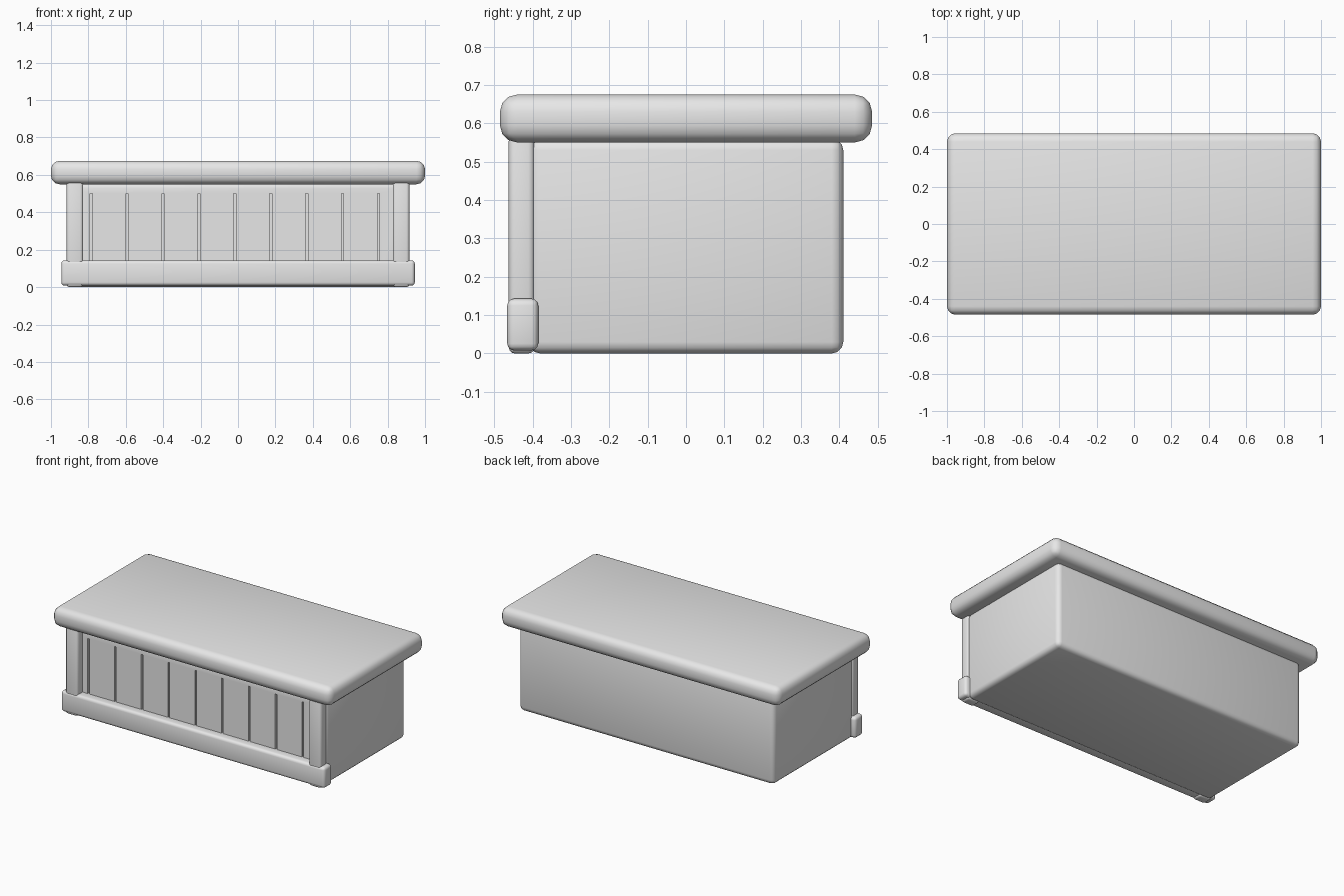
import bpy
import bmesh
import math
from mathutils import Matrix, Vector

cube = bpy.data.objects.get("Cube")
if cube:
    bpy.data.objects.remove(cube, do_unlink=True)

GREY = (0.8, 0.8, 0.8, 1.0)
grey = bpy.data.materials.new("plain grey")
grey.use_nodes = True
grey.diffuse_color = GREY
grey.node_tree.nodes["Principled BSDF"].inputs["Base Color"].default_value = GREY


def add_box(bm, low, high):
    low, high = Vector(low), Vector(high)
    matrix = Matrix.Translation((low + high) / 2) @ Matrix.Diagonal((*(high - low), 1))
    bmesh.ops.create_cube(bm, size=1, matrix=matrix)


def make_object(name, boxes, bevel=0):
    bm = bmesh.new()
    for low, high in boxes:
        add_box(bm, low, high)
    if bevel:
        bmesh.ops.bevel(bm, geom=bm.edges[:], offset=bevel, segments=3,
                        profile=0.5, affect='EDGES')
    mesh = bpy.data.meshes.new(name)
    bm.to_mesh(mesh)
    bm.free()
    mesh.materials.append(grey)
    obj = bpy.data.objects.new(name, mesh)
    bpy.context.collection.objects.link(obj)
    return obj


def activate(obj):
    bpy.ops.object.select_all(action='DESELECT')
    obj.select_set(True)
    bpy.context.view_layer.objects.active = obj


def smooth(obj):
    activate(obj)
    bpy.ops.object.shade_smooth_by_angle(angle=math.radians(40))


# Main body with narrow plank grooves cut in the front
FRONT = -0.41
body = make_object("counter_body", [((-0.915, FRONT, 0), (0.915, 0.41, 0.56))], 0.03)
grooves = []
for i in range(9):
    x = -0.785 + 0.192 * i
    grooves.append(((x - 0.006, FRONT - 0.05, 0.06), (x + 0.006, FRONT + 0.012, 0.5)))
cutter = make_object("groove_cutter", grooves)
cutter.hide_render = True
cut = body.modifiers.new("grooves", 'BOOLEAN')
cut.operation = 'DIFFERENCE'
cut.solver = 'EXACT'
cut.object = cutter
activate(body)
bpy.ops.object.modifier_apply(modifier=cut.name)
bpy.data.objects.remove(cutter, do_unlink=True)
smooth(body)

# Thick rounded top slab
smooth(make_object("counter_top", [((-1, -0.485, 0.55), (1, 0.485, 0.675))], 0.045))

# Corner posts on the front
for side, name in ((-1, "right_post"), (1, "left_post")):
    x = side * 0.872
    smooth(make_object(name, [((x - 0.044, -0.462, 0), (x + 0.044, -0.395, 0.57))], 0.016))

# Skirting board along the foot of the front
smooth(make_object("skirting_board", [((-0.945, -0.466, 0.008), (0.945, -0.385, 0.143))], 0.018))
